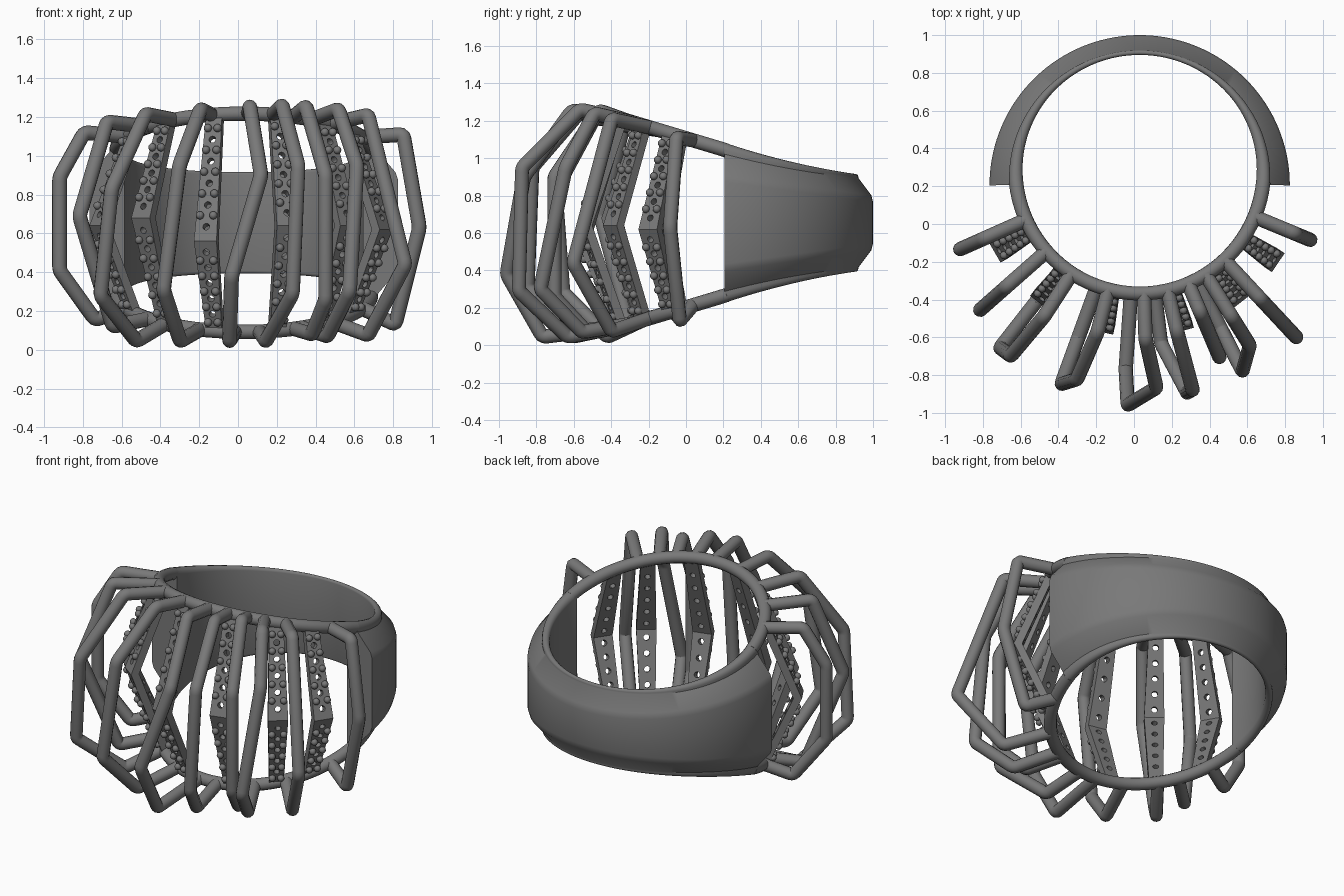
import bpy, bmesh
from math import sin, cos, pi, radians
from mathutils import Vector, Matrix

if "Cube" in bpy.data.objects:
    bpy.data.objects.remove(bpy.data.objects["Cube"])

CX, CY, CZ = 0.03, 0.29, 0.655      # finger hole centre
RAIL_R, TUBE = 0.658, 0.038
SPLIT_Y = 0.205                     # where the solid shank starts

metal = bpy.data.materials.new("grey metal")
metal.use_nodes = True
metal.diffuse_color = (0.19, 0.19, 0.19, 1)
metal.node_tree.nodes["Principled BSDF"].inputs["Base Color"].default_value = metal.diffuse_color


def half_height(y):
    """Half the ring height, growing towards the front."""
    d = max(0, 0.9 - y)
    if d < 0.7:
        return 0.26 + 0.138 * d + 0.15 * d * d
    return 0.43 + 0.3 * (d - 0.7)


def polar(deg, r, z):
    """Point around the finger hole, zero degrees at the front."""
    a = radians(deg)
    return Vector((CX + r * sin(a), CY - r * cos(a), z))


def rail_point(deg, side):
    p = polar(deg, RAIL_R, 0)
    p.z = CZ + side * (half_height(p.y) - TUBE)
    return p


def activate(obj):
    bpy.ops.object.select_all(action='DESELECT')
    obj.select_set(True)
    bpy.context.view_layer.objects.active = obj


def finish(obj, angle=35):
    activate(obj)
    obj.data.materials.clear()
    obj.data.materials.append(metal)
    bpy.ops.object.shade_smooth_by_angle(angle=radians(angle))


def mesh_object(name, bm):
    bmesh.ops.recalc_face_normals(bm, faces=bm.faces)
    mesh = bpy.data.meshes.new(name)
    bm.to_mesh(mesh)
    bm.free()
    obj = bpy.data.objects.new(name, mesh)
    bpy.context.collection.objects.link(obj)
    return obj


def tube(name, points):
    """Round bar through the points."""
    curve = bpy.data.curves.new(name, 'CURVE')
    curve.dimensions = '3D'
    curve.bevel_depth = TUBE
    curve.bevel_resolution = 4
    curve.use_fill_caps = True
    spline = curve.splines.new('POLY')
    spline.points.add(len(points) - 1)
    for sp, p in zip(spline.points, points):
        sp.co = (*p, 1)
    obj = bpy.data.objects.new(name, curve)
    bpy.context.collection.objects.link(obj)
    activate(obj)
    bpy.ops.object.convert(target='MESH')
    finish(bpy.context.object, 50)


def rounded(points, cut=0.022):
    """Soften every inner corner of a path."""
    out = [points[0]]
    for a, p, b in zip(points, points[1:], points[2:]):
        s = p + (a - p).normalized() * cut
        e = p + (b - p).normalized() * cut
        out += [s.lerp(p, t).lerp(p.lerp(e, t), t) for t in (0, 0.33, 0.67, 1)]
    return out + [points[-1]]


def loft(bm, sections):
    """Skin a closed cross-section along a row of positions, with end caps."""
    rings = [[bm.verts.new(p) for p in s] for s in sections]
    n = len(rings[0])
    for r, q in zip(rings, rings[1:]):
        for i in range(n):
            j = (i + 1) % n
            bm.faces.new((r[i], r[j], q[j], q[i]))
    bm.faces.new(rings[0])
    bm.faces.new(rings[-1][::-1])


# Shank: half band with rounded rims and a bevelled outside, lower at the back
sections = []
STEPS = 72
for k in range(STEPS + 1):
    t = k / STEPS
    a, b = pi * t, radians(-8 + 196 * t)
    inner = Vector((CX + 0.62 * cos(b), CY + 0.605 * sin(b), 0))
    outer = Vector((CX + 0.795 * cos(a), SPLIT_Y + 0.795 * sin(a), 0))
    outward = (outer - inner).normalized()
    h, h2 = half_height(inner.y), 0.245 - 0.11 * sin(a)
    w = 0.076 - 0.05 * sin(a)
    profile = [(inner + outward * (w / 2 * (1 - cos(u))), h - w / 2 * (1 - sin(u)))
               for u in (pi * i / 6 for i in range(7))]
    lip, low = profile[-1][0], h - w * 0.8
    profile += [(lip, low), (lip.lerp(outer, 0.88), low + (h2 - low) * 0.88), (outer, h2 - 0.025)]
    up = [p + Vector((0, 0, CZ + z)) for p, z in profile]
    down = [p + Vector((0, 0, CZ - z)) for p, z in reversed(profile)]
    sections.append(up + down)
bm = bmesh.new()
loft(bm, sections)
finish(mesh_object("shank", bm), 40)

# Top and bottom rails around the open front
for name, side in (("top_rail", 1), ("bottom_rail", -1)):
    tube(name, [rail_point(d, side) for d in range(-84, 85, 4)])

# Angular wire bars: each corner is angle, radius, height
bars = [
    [(-66, .90, 1.12), (-66, 1.04, .89), (-66, 1.04, .41), (-66, .84, .155)],
    [(-48.6, .94, 1.175), (-48.6, 1.13, .69), (-48.6, .90, .12)],
    [(-33, .93, 1.215), (-34.6, 1.2, .83), (-38, 1.2, .28), (-38, .9, .045)],
    [(-14.5, .89, 1.24), (-16.6, 1.16, .95), (-20, 1.21, .31), (-20, .96, .045)],
    [(2, .90, 1.255), (4.4, 1.16, .9), (-2.9, 1.25, .38), (-4, 1.06, .045)],
    [(13, .88, 1.26), (13.5, 1.2, .95), (12, 1.21, .29), (7, .93, .045)],
    [(23, .82, 1.255), (23, 1.08, .9), (23, 1.08, .26), (23, .9, .08)],
    [(32, .92, 1.24), (32, 1.1, .95), (27, 1.2, .3), (27, .95, .07)],
    [(43, .94, 1.21), (43, 1.22, .44), (43, .94, .075)],
    [(67.5, .89, 1.11), (67.5, .98, .63), (67.5, .845, .13)],
]
for i, corners in enumerate(bars):
    path = [rail_point(corners[0][0], 1)]
    path += [polar(*c) for c in corners]
    path.append(rail_point(corners[-1][0], -1))
    tube(f"wire_bar_{i + 1}", rounded(path))

# Bent strips, widest at the bend, with drilled seats and rows of beads
HOLES, WIDTH, THICK = 5, 0.12, 0.05
for i, (deg, bend) in enumerate(((-60, .64), (-37, .68), (-13, .56),
                                 (15, .64), (38, .64), (56, .62))):
    top, low = rail_point(deg, 1), rail_point(deg, -1)
    mid = polar(deg, 0.86, bend)
    a = radians(deg)
    out, side = Vector((sin(a), -cos(a), 0)), Vector((cos(a), sin(a), 0))
    bm = bmesh.new()
    loft(bm, [[p + side * (s * w / 2) + out * (d * THICK / 2)
               for s, d in ((-1, -1), (1, -1), (1, 1), (-1, 1))]
              for p, w in ((top, WIDTH * 0.7), (mid, WIDTH), (low, WIDTH * 0.7))])
    strip = mesh_object(f"beaded_strip_{i + 1}", bm)

    cut, beads = bmesh.new(), bmesh.new()
    for end in (top, low):
        along = (end - mid).normalized()
        normal = along.cross(side).normalized()
        if normal.dot(out) < 0:
            normal.negate()
        turn = normal.to_track_quat('Z', 'Y').to_matrix().to_4x4()
        surface = normal * (THICK / 2 * normal.dot(out))
        for k in range(HOLES):
            p = mid.lerp(end, (k + 0.6) / (HOLES + 0.8))
            bmesh.ops.create_cone(cut, cap_ends=True, segments=12, radius1=0.018,
                                  radius2=0.018, depth=0.2,
                                  matrix=Matrix.Translation(p) @ turn)
            f = (k + 1.1) / (HOLES + 0.8)
            q = mid.lerp(end, f) + surface
            for s in (-1, 1):
                spot = q + side * (s * (0.038 - 0.014 * f)) + normal * 0.008
                bmesh.ops.create_uvsphere(beads, u_segments=12, v_segments=8, radius=0.021,
                                          matrix=Matrix.Translation(spot))
    cutter = mesh_object("seat_cutter", cut)
    cutter.hide_render = True
    mod = strip.modifiers.new("seats", 'BOOLEAN')
    mod.operation, mod.solver, mod.object = 'DIFFERENCE', 'EXACT', cutter
    activate(strip)
    bpy.ops.object.modifier_apply(modifier=mod.name)
    bpy.data.objects.remove(cutter)
    finish(strip, 30)
    finish(mesh_object(f"beads_{i + 1}", beads), 60)
